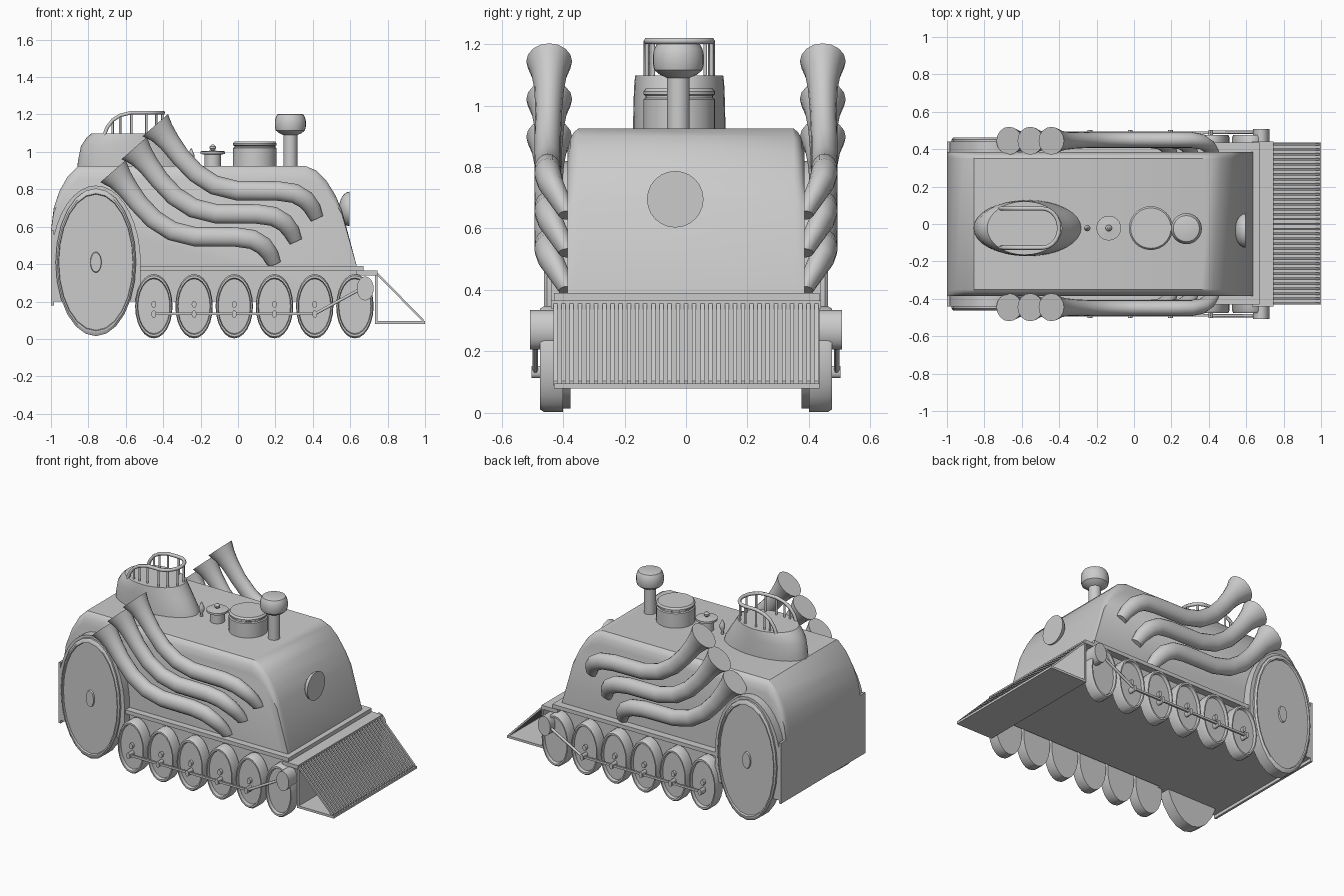
import bpy, bmesh
from math import sin, cos, pi, radians
from mathutils import Vector

if "Cube" in bpy.data.objects:
    bpy.data.objects.remove(bpy.data.objects["Cube"])


def loft(name, rings, smooth=True):
    """Skin a list of equal-length closed rings and cap both ends."""
    bm = bmesh.new()
    vs = [[bm.verts.new(p) for p in r] for r in rings]
    n = len(rings[0])
    for a, b in zip(vs, vs[1:]):
        for i in range(n):
            j = (i + 1) % n
            bm.faces.new((a[i], a[j], b[j], b[i]))
    bm.faces.new(vs[0])
    bm.faces.new(vs[-1])
    bmesh.ops.recalc_face_normals(bm, faces=bm.faces)
    me = bpy.data.meshes.new(name)
    bm.to_mesh(me)
    bm.free()
    ob = bpy.data.objects.new(name, me)
    bpy.context.collection.objects.link(ob)
    if smooth:
        bpy.ops.object.select_all(action='DESELECT')
        bpy.context.view_layer.objects.active = ob
        ob.select_set(True)
        bpy.ops.object.shade_smooth_by_angle(angle=radians(35))
    return ob


def lathe(name, prof, c, axis='z', sx=1, sz=1, n=24):
    """Revolve (radius, height) points; sx and sz squash the section."""
    rings = []
    for r, h in prof:
        ring = []
        for i in range(n):
            u, v = r * sx * cos(2 * pi * i / n), r * sz * sin(2 * pi * i / n)
            d = {'z': (u, v, h), 'y': (u, h, v), 'x': (h, u, v)}[axis]
            ring.append(Vector(c) + Vector(d))
        rings.append(ring)
    return loft(name, rings)


def box(name, x0, x1, y0, y1, z0, z1):
    return loft(name, [[(x0, y0, z), (x1, y0, z), (x1, y1, z), (x0, y1, z)]
                       for z in (z0, z1)], False)


def rod(name, pts, r):
    cu = bpy.data.curves.new(name, 'CURVE')
    cu.dimensions = '3D'
    cu.bevel_depth = r
    cu.bevel_resolution = 1
    cu.use_fill_caps = True
    sp = cu.splines.new('POLY')
    sp.points.add(len(pts) - 1)
    for p, q in zip(sp.points, pts):
        p.co = (*q, 1)
    ob = bpy.data.objects.new(name, cu)
    bpy.context.collection.objects.link(ob)
    return ob


# Hull: side profile lofted across y with softened shoulders
side = [(-1, .2), (-1, .58), (-.985, .70), (-.955, .79), (-.91, .87), (-.855, .925),
        (.36, .925), (.42, .90), (.47, .85), (.52, .77), (.555, .69), (.635, .39),
        (.635, .2)]
sections = [(.35, 0), (.365, .012), (.377, .035), (.386, .075)]
sections = [(-y, d) for y, d in reversed(sections)] + sections
loft("hull", [[(x, y, z - d * min(1, max(0, (z - .6) / .3))) for x, z in side]
              for y, d in sections])

# Running board, front beam and rear skirt
box("running_board", -.53, .67, -.43, .435, .365, .39)
box("front_beam", .63, .745, -.44, .44, .34, .365)
box("rear_skirt", -1, -.985, -.44, .44, .18, .58)

# Cowcatcher: back plate, bottom plate and slanted bars
box("catcher_back", .733, .745, -.43, .435, .08, .365)
box("catcher_floor", .735, 1, -.43, .435, .08, .095)
for i in range(33):
    y = -.425 + i * .85 / 32
    loft("catcher_bar", [[(x, y + k, z + w) for k, w in
                          ((-.0065, 0), (.0065, 0), (.0065, .016), (-.0065, .016))]
                         for x, z in ((.74, .345), (.992, .088))], False)

# Exhaust path: x, y, z, radius for the middle pipe
pipe = [(.31, .385, .52, .035), (.285, .415, .575, .045), (.25, .44, .62, .05),
        (.19, .45, .655, .052), (.10, .45, .668, .052), (-.12, .45, .67, .052),
        (-.24, .45, .70, .052), (-.34, .45, .765, .052), (-.42, .447, .85, .052),
        (-.48, .445, .93, .058), (-.52, .445, .98, .07), (-.555, .445, 1.02, .09)]
wheel_x = [-.45 + .215 * i for i in range(6)]

for s in (1, -1):
    # Three flared exhaust pipes
    for k in (-1, 0, 1):
        rings = []
        for i, (x, y, z, r) in enumerate(pipe):
            a, b = pipe[max(i - 1, 0)], pipe[min(i + 1, len(pipe) - 1)]
            t = Vector((b[0] - a[0], 0, b[2] - a[2])).normalized()
            u = Vector((-t.z, 0, t.x))
            p = Vector((x + .113 * k, y * s, z + .123 * k))
            rings.append([p + u * r * cos(j * pi / 8) + Vector((0, .83 * r * sin(j * pi / 8), 0))
                          for j in range(16)])
        loft("exhaust_pipe", rings)

    # Rear fender arch
    arch = [(-1, .2)] + [(-.76 - .24 * cos(pi * i / 18), .405 + .415 * sin(pi * i / 18))
                         for i in range(19)] + [(-.52, .2)]
    loft("rear_fender", [[(x, y * s, z) for x, z in arch] for y in (.36, .44)])

    # Large rear wheel with recessed disc and hub
    lathe("rear_wheel", [(1, .375 * s), (1, .452 * s), (.96, .462 * s), (.93, .462 * s),
                         (.92, .45 * s), (.14, .45 * s), (.13, .46 * s)],
          (-.76, 0, .41), 'y', .215, .395)

    # Small wheels with axle stub and crank pin
    for i, x in enumerate(wheel_x):
        lathe("small_wheel", [(1, .40 * s), (1, .462 * s), (.95, .475 * s),
                              (.88, .475 * s), (.85, .455 * s)],
              (x, 0, .175), 'y', .1, .172)
        if i < 5:
            lathe("axle_stub", [(1, .45 * s), (1, .475 * s)], (x, 0, .185), 'y', .013, .018, 12)
            lathe("crank_pin", [(1, .45 * s), (1, .503 * s)], (x, 0, .133), 'y', .013, .02, 12)

    # Drive rods and steam cylinder
    box("coupling_rod", -.45, .41, .482 * s, .494 * s, .127, .141)
    rod("piston_rod", [(.41, .49 * s, .133), (.67, .49 * s, .275)], .009)
    lathe("steam_cylinder", [(1, .42 * s), (1, .507 * s)], (.68, 0, .27), 'y', .045, .064)

# Headlamp: rounded back with flat face
lathe("headlamp", [(.092 * sin(a), .595 - .055 * cos(a))
                   for a in (.1, .4, .7, 1.0, 1.3, pi / 2)], (0, -.035, .695), 'x')

# Chimney, dome, valve and whistle along the roof
lathe("chimney", [(.037, .9), (.037, 1.09), (.06, 1.1), (.078, 1.115), (.083, 1.135),
                  (.083, 1.165), (.078, 1.185), (.07, 1.2), (.06, 1.203)], (.28, -.025, 0))
lathe("steam_dome", [(.117, .9), (.117, 1.02), (.11, 1.025), (.11, 1.032), (.117, 1.036),
                     (.117, 1.045), (.108, 1.056)], (.09, -.022, 0), n=32)
lathe("valve", [(.045, .9), (.045, .985), (.066, .99), (.066, 1.003), (.02, 1.006),
                (.008, 1.008), (.017, 1.018), (.017, 1.028), (.006, 1.04)], (-.135, -.022, 0))
lathe("whistle", [(.012, .9), (.008, .945), (.017, .965), (.017, .985), (.003, 1.018)],
      (-.25, -.022, 0), n=12)

# Oval lookout tower: x range and half width at each height
tower = [(.90, -.86, -.275, .15), (.95, -.856, -.29, .15), (1.03, -.84, -.34, .148),
         (1.075, -.81, -.37, .146), (1.098, -.785, -.385, .143)]
loft("lookout_tower", [[((a + b) / 2 + (b - a) / 2 * cos(i * pi / 16),
                         -.022 + w * sin(i * pi / 16), z) for i in range(32)]
                       for z, a, b, w in tower])

# Railing: U-shaped handrail dropping at the rear, with posts
leg = [(-.715, 1.09), (-.70, 1.13), (-.67, 1.17), (-.63, 1.195), (-.57, 1.21)]
rail = [(x, -.127, z) for x, z in leg]
rail += [(-.49 + .09 * cos(a), -.022 + .105 * sin(a), 1.21)
         for a in [-pi / 2 + pi * i / 10 for i in range(11)]]
rail += [(x, .083, z) for x, z in reversed(leg)]
rod("handrail", rail, .011)
for x, y, z in rail[2:5] + rail[5:16:2] + rail[16:19]:
    rod("rail_post", [(x, y, 1.08), (x, y, z)], .007)
